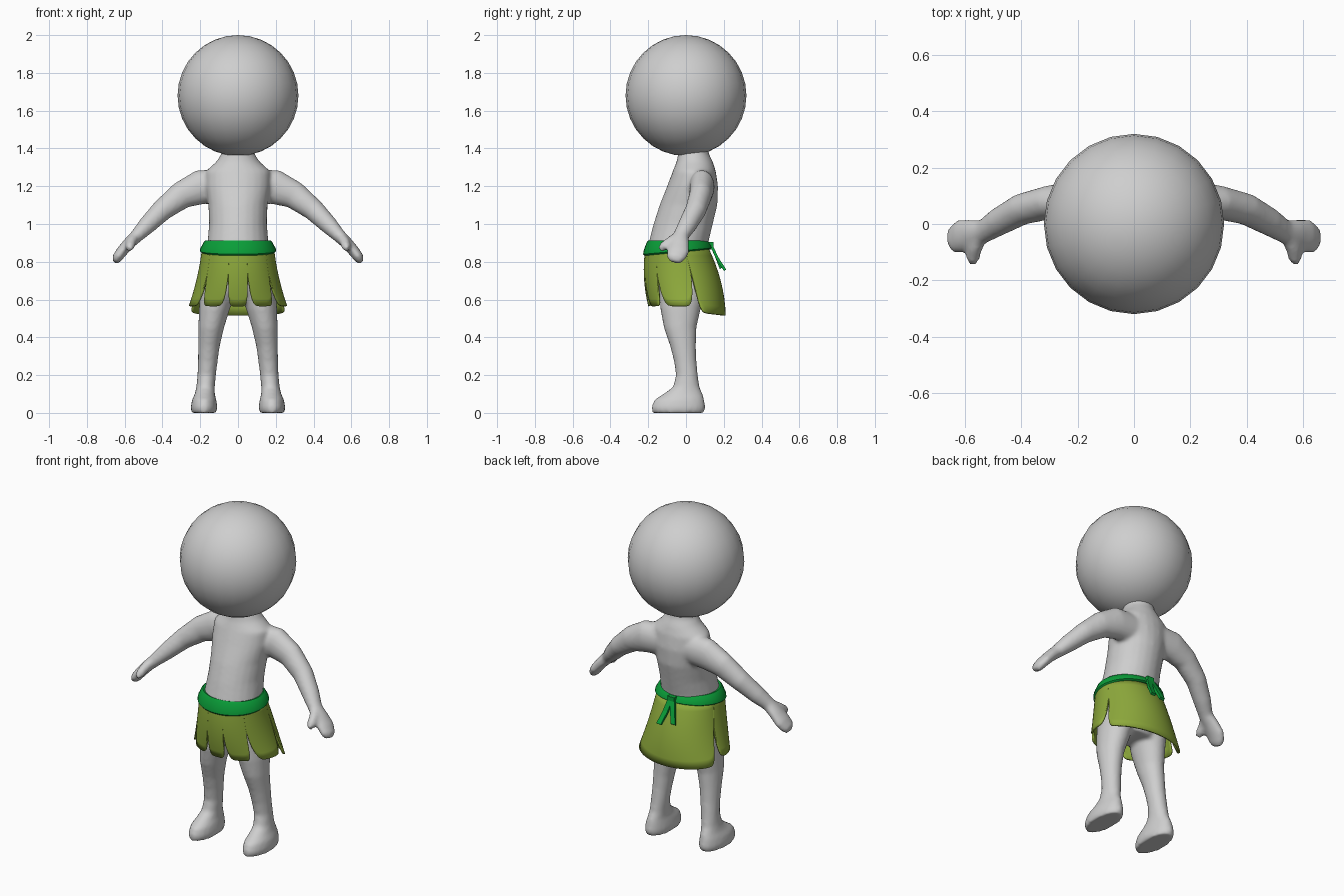
import bpy, bmesh, math
from mathutils import Vector

if "Cube" in bpy.data.objects:
    bpy.data.objects.remove(bpy.data.objects["Cube"])


def material(name, rgb):
    m = bpy.data.materials.new(name)
    m.diffuse_color = (*rgb, 1)
    m.use_nodes = True
    m.node_tree.nodes["Principled BSDF"].inputs["Base Color"].default_value = m.diffuse_color
    return m


SKIN = material("plain_grey", (0.62, 0.62, 0.62))
LEAF = material("leaf_green", (0.27, 0.40, 0.045))
SASH = material("sash_green", (0.003, 0.34, 0.04))


def finish(bm, name, mat, angle=None):
    bmesh.ops.recalc_face_normals(bm, faces=bm.faces)
    me = bpy.data.meshes.new(name)
    bm.to_mesh(me)
    bm.free()
    me.materials.append(mat)
    ob = bpy.data.objects.new(name, me)
    bpy.context.collection.objects.link(ob)
    if angle:
        bpy.ops.object.select_all(action='DESELECT')
        ob.select_set(True)
        bpy.context.view_layer.objects.active = ob
        bpy.ops.object.shade_smooth_by_angle(angle=math.radians(angle))
    return ob


def skin_rings(bm, rings, closed_ring=True, caps=True, loop=False):
    """Bridge rows of points with quads."""
    vs = [[bm.verts.new(p) for p in r] for r in rings]
    n = len(vs[0])
    rows = len(vs) if loop else len(vs) - 1
    for i in range(rows):
        a, b = vs[i], vs[(i + 1) % len(vs)]
        for j in range(n if closed_ring else n - 1):
            k = (j + 1) % n
            bm.faces.new((a[j], a[k], b[k], b[j]))
    if caps:
        bm.faces.new(vs[0])
        bm.faces.new(vs[-1])


ANG = [2 * math.pi * i / 24 for i in range(24)]


def stack(bm, rows):
    """Horizontal ellipses: z, centre x, half width, front y, back y."""
    skin_rings(bm, [[(cx + rx * math.cos(t), (f + b) / 2 + (b - f) / 2 * math.sin(t), z)
                     for t in ANG] for z, cx, rx, f, b in rows])


def limb(bm, pts, s):
    """Tube along a path: x, y, z, half thickness, half depth along y."""
    c = [Vector((s * p[0], p[1], p[2])) for p in pts]
    rings = []
    for i, p in enumerate(pts):
        d = (c[min(i + 1, len(c) - 1)] - c[max(i - 1, 0)]).normalized()
        u = Vector((0, 1, 0))
        u = (u - d * u.dot(d)).normalized()
        v = d.cross(u)
        rings.append([c[i] + u * p[4] * math.cos(t) + v * p[3] * math.sin(t) for t in ANG])
    skin_rings(bm, rings)


# Body: torso, legs, arms and mitten hands fused into one smooth skin
bm = bmesh.new()
stack(bm, [(0.58, 0, .13, -.09, .08), (0.64, 0, .18, -.14, .11), (0.72, 0, .185, -.17, .12),
           (0.8, 0, .175, -.19, .12), (0.9, 0, .162, -.198, .118), (1.0, 0, .153, -.172, .142),
           (1.1, 0, .157, -.14, .166), (1.2, 0, .172, -.10, .17), (1.28, 0, .17, -.07, .158),
           (1.33, 0, .115, -.05, .142), (1.37, 0, .088, -.042, .122), (1.46, 0, .08, -.04, .11)])
for s in (-1, 1):
    stack(bm, [(z, s * cx, rx, f, b) for z, cx, rx, f, b in (
        (0, .18, .067, -.178, .098), (.03, .18, .071, -.184, .103), (.07, .179, .064, -.168, .097),
        (.1, .176, .053, -.12, .088), (.135, .172, .049, -.07, .072), (.2, .166, .049, -.053, .063),
        (.27, .16, .052, -.063, .056), (.35, .154, .057, -.083, .053), (.45, .142, .068, -.117, .055),
        (.55, .125, .082, -.136, .078), (.65, .11, .09, -.142, .11), (.74, .1, .09, -.14, .11))])
    limb(bm, [(.1, .08, 1.2, .09, .07), (.2, .085, 1.195, .092, .066), (.3, .077, 1.152, .073, .06),
              (.4, .052, 1.075, .058, .056), (.48, .008, .995, .048, .05), (.535, -.027, .938, .036, .042),
              (.575, -.035, .9, .032, .052), (.615, -.042, .855, .03, .06), (.64, -.055, .82, .027, .05),
              (.65, -.06, .798, .016, .03)], s)
    limb(bm, [(.545, -.04, .935, .026, .028), (.565, -.085, .905, .027, .027),
              (.572, -.12, .88, .025, .025), (.575, -.14, .865, .014, .014)], s)
body = finish(bm, "body", SKIN)
rm = body.modifiers.new("fuse", 'REMESH')
rm.mode = 'VOXEL'
rm.voxel_size = 0.011
rm.use_smooth_shade = True
sm = body.modifiers.new("soften", 'SMOOTH')
sm.factor = 0.5
sm.iterations = 6

# Head: plain ball
bm = bmesh.new()
bmesh.ops.create_uvsphere(bm, u_segments=24, v_segments=16, radius=0.32)
bmesh.ops.translate(bm, verts=bm.verts, vec=(0, 0, 1.68))
finish(bm, "head", SKIN, 60)


# Skirt: flared shell, t is the angle measured from the front
def skirt_point(t, z):
    s = (0.86 - z) / 0.34
    rx = .187 + .04 * s + .045 * s * s
    f = -.212 - .045 * s + .075 * s * s
    b = .12 + .16 * s - .075 * s * s
    return (rx * math.sin(t), (f + b) / 2 - (b - f) / 2 * math.cos(t), z)


def skirt_panel(name, a0, a1, cols, bottom, notch, power):
    """Cloth panel whose lower edge climbs to a notch at both ends."""
    columns = []
    for i in range(cols + 1):
        u = -math.cos(math.pi * i / cols)
        t = math.radians(a0 + (a1 - a0) * (u + 1) / 2)
        zb = bottom(t)
        zb += (notch - zb) * abs(u) ** power
        columns.append([skirt_point(t, .875 + (zb - .875) * k / 8) for k in range(9)])
    bm = bmesh.new()
    skin_rings(bm, columns, closed_ring=False, caps=False)
    ob = finish(bm, name, LEAF, 50)
    so = ob.modifiers.new("thickness", 'SOLIDIFY')
    so.thickness = 0.01
    so.offset = 0


for i, (a0, a1) in enumerate([(-105, -50), (-50, -14), (-14, 14), (14, 50), (50, 105)]):
    skirt_panel(f"skirt_leaf_{i + 1}", a0, a1, 20, lambda t: .565, .735, 7)
skirt_panel("skirt_back", 105, 255, 48, lambda t: .54 + .025 * math.cos(t), .79, 26)

# Sash: flared band, narrower towards the back
band = [(.15, .905), (.172, .913), (.182, .902), (.2, .856), (.202, .84), (.192, .829), (.165, .832)]
rings = []
for i in range(36):
    t = 2 * math.pi * i / 36
    back = (1 - math.cos(t)) / 2
    rings.append([(r * math.sin(t), -.045 - r * .9 * math.cos(t), z + (.913 - z) * .45 * back)
                  for r, z in band])
bm = bmesh.new()
skin_rings(bm, rings, caps=False, loop=True)
finish(bm, "sash", SASH, 40)

# Sash knot and two hanging tails at the back
bm = bmesh.new()
bmesh.ops.create_cube(bm, size=1)
for v in bm.verts:
    v.co = (v.co.x * .045, .13 + v.co.y * .03, .885 + v.co.z * .04)
finish(bm, "sash_knot", SASH)
for name, path in (("tail_long", [(.008, .135, .885), (.02, .165, .82), (.035, .207, .755)]),
                   ("tail_short", [(-.008, .135, .885), (-.025, .16, .83), (-.045, .185, .765)])):
    bm = bmesh.new()
    skin_rings(bm, [[(x + dx * .015, y + dy * .006, z + dy * .004)
                     for dx, dy in ((-1, -1), (1, -1), (1, 1), (-1, 1))] for x, y, z in path])
    finish(bm, name, SASH)
